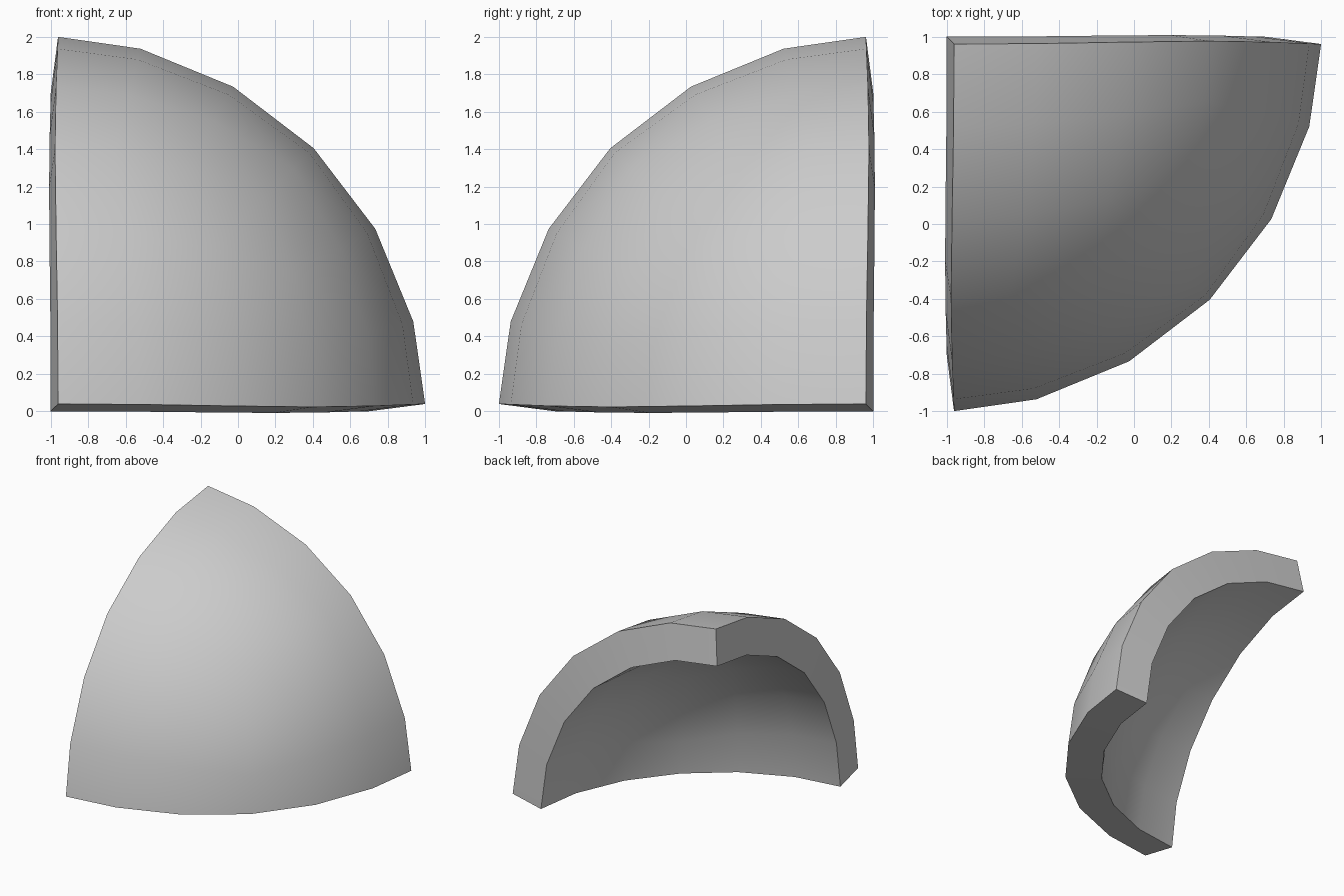
import bpy, bmesh, math
from mathutils import Vector

if "Cube" in bpy.data.objects:
    bpy.data.objects.remove(bpy.data.objects["Cube"])

STEP = math.radians(15)          # six segments per quarter arc
BASE_R = 1.3635                  # radius of the guide surface
OUTER, INNER = 0.70, 0.395       # offsets along the guide normals
CENTRE = Vector((-1.0515, 1.0515, -0.0515))


def guide_point(axis, i, j):
    """Point of an equal-angle cube sphere, in the right/front/up octant."""
    p = [0, 0, 0]
    p[axis] = 1
    p[(axis + 1) % 3] = math.tan(i * STEP)
    p[(axis + 2) % 3] = math.tan(j * STEP)
    v = Vector(p).normalized() * BASE_R
    v.y = -v.y
    return v


# Guide surface: three 3x3 patches meeting at the middle of the octant
guide = bmesh.new()
for axis in range(3):
    for i in range(3):
        for j in range(3):
            corners = [(i, j), (i + 1, j), (i + 1, j + 1), (i, j + 1)]
            guide.faces.new([guide.verts.new(guide_point(axis, a, b)) for a, b in corners])
bmesh.ops.remove_doubles(guide, verts=guide.verts, dist=1e-4)
guide.normal_update()
for f in guide.faces:
    if f.normal.dot(f.calc_center_median()) < 0:
        f.normal_flip()
guide.normal_update()
guide.verts.index_update()

# Shell: outer skin, inner skin and the rim joining them
shell = bmesh.new()
outer = [shell.verts.new(CENTRE + v.co + v.normal * OUTER) for v in guide.verts]
inner = [shell.verts.new(CENTRE + v.co + v.normal * INNER) for v in guide.verts]
for f in guide.faces:
    ids = [v.index for v in f.verts]
    shell.faces.new([outer[k] for k in ids])
    shell.faces.new([inner[k] for k in reversed(ids)])
for e in guide.edges:
    if e.is_boundary:
        a, b = (v.index for v in e.verts)
        shell.faces.new([outer[a], outer[b], inner[b], inner[a]])
bmesh.ops.recalc_face_normals(shell, faces=shell.faces)

mesh = bpy.data.meshes.new("sphere_shell_octant")
shell.to_mesh(mesh)
shell.free()
guide.free()
obj = bpy.data.objects.new("sphere_shell_octant", mesh)
bpy.context.collection.objects.link(obj)

# Smooth skins, crisp rim
bpy.context.view_layer.objects.active = obj
obj.select_set(True)
bpy.ops.object.shade_smooth_by_angle(angle=math.radians(30))
